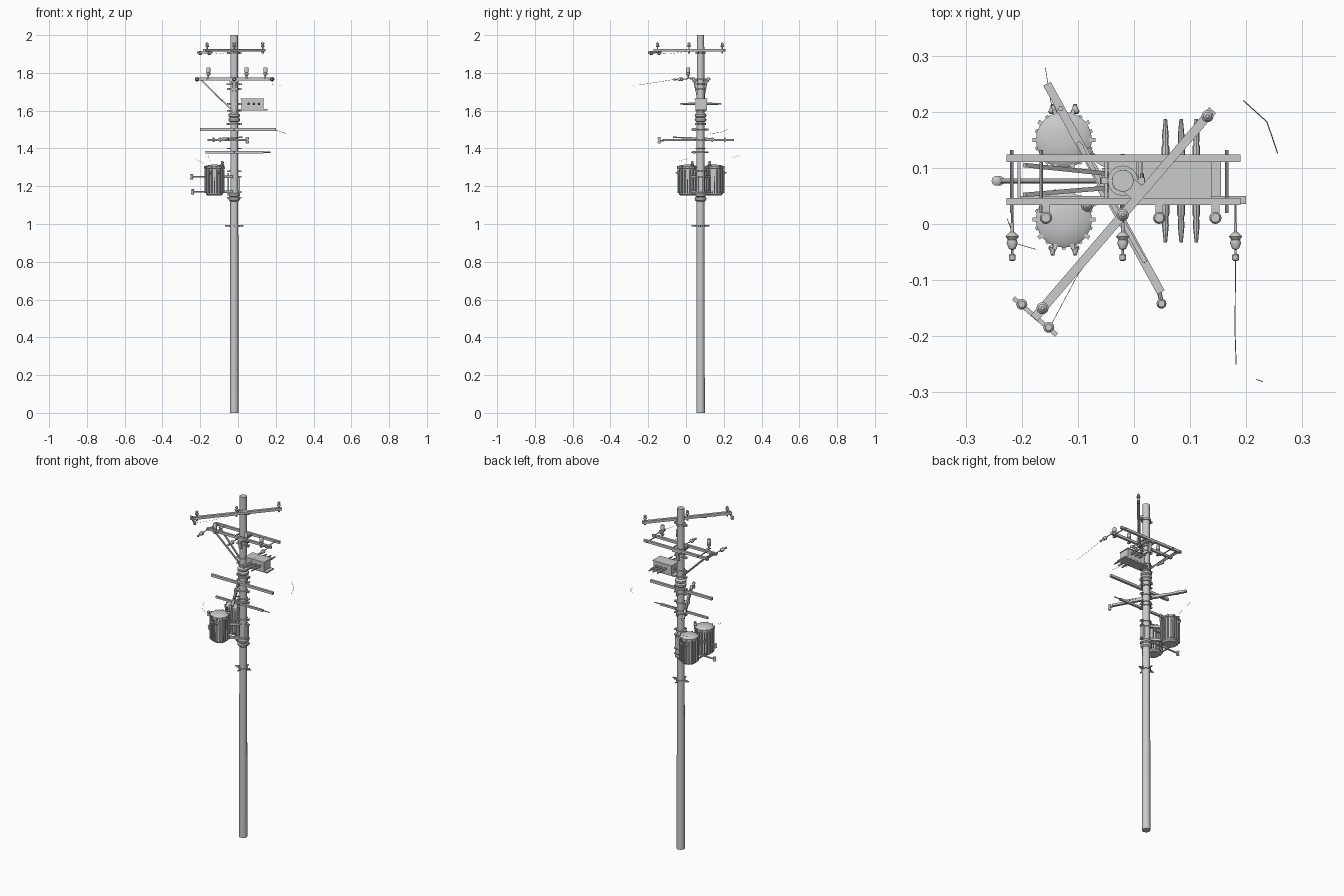
import bpy, bmesh, math
from mathutils import Vector, Matrix

PX, PY = -0.02, 0.077   # pole axis


def finish(bm, name, smooth=True):
    bmesh.ops.recalc_face_normals(bm, faces=bm.faces)
    me = bpy.data.meshes.new(name)
    bm.to_mesh(me)
    bm.free()
    ob = bpy.data.objects.new(name, me)
    bpy.context.collection.objects.link(ob)
    if smooth:
        bpy.context.view_layer.objects.active = ob
        ob.select_set(True)
        bpy.ops.object.shade_smooth_by_angle(angle=math.radians(40))
        ob.select_set(False)
    return ob


def frame(d):
    """Rotation whose x axis follows d and whose z axis stays upright."""
    x = Vector(d).normalized()
    up = Vector((0, 0, 1)) if abs(x.z) < 0.99 else Vector((0, 1, 0))
    y = up.cross(x).normalized()
    return Matrix((x, y, x.cross(y))).transposed().to_4x4()


def bar(name, a, b, w, h):
    a, b = Vector(a), Vector(b)
    bm = bmesh.new()
    m = Matrix.Translation((a + b) / 2) @ frame(b - a) @ Matrix.Diagonal(((b - a).length, w, h, 1))
    bmesh.ops.create_cube(bm, size=1, matrix=m)
    return finish(bm, name, False)


def lathe(name, profile, loc, d=(0, 0, 1), n=12):
    """Turn (radius, height) points about an axis along d."""
    bm = bmesh.new()
    m = Matrix.Translation(loc) @ frame(d)
    rings = [[bm.verts.new(m @ Vector((h, r * math.cos(2 * math.pi * i / n), r * math.sin(2 * math.pi * i / n))))
              for i in range(n)] for r, h in profile]
    for p, q in zip(rings, rings[1:]):
        for i in range(n):
            bm.faces.new((p[i], p[(i + 1) % n], q[(i + 1) % n], q[i]))
    bm.faces.new(rings[0])
    bm.faces.new(rings[-1])
    return finish(bm, name)


def rod(name, a, b, r, n=8):
    d = Vector(b) - Vector(a)
    return lathe(name, [(r, 0), (r, d.length)], a, d, n)


def wire(name, pts, r=0.0008):
    cu = bpy.data.curves.new(name, 'CURVE')
    cu.dimensions = '3D'
    cu.bevel_depth = r
    cu.bevel_resolution = 0
    sp = cu.splines.new('POLY')
    sp.points.add(len(pts) - 1)
    for p, c in zip(sp.points, pts):
        p.co = (*c, 1)
    bpy.context.collection.objects.link(bpy.data.objects.new(name, cu))


PIN = [(.003, 0), (.003, .012), (.009, .014), (.011, .019), (.006, .024), (.008, .028), (.008, .033), (.003, .038)]
POST = [(.004, 0), (.004, .012), (.010, .013), (.011, .024), (.009, .026), (.011, .028), (.011, .05), (.008, .054)]
STRAIN = [(.003, 0), (.003, .016), (.006, .018), (.012, .024), (.008, .030), (.010, .036), (.006, .046),
          (.002, .048), (.002, .055), (.006, .057), (.006, .066), (.003, .068)]

# pole
lathe("pole", [(.0225, 0), (.021, 1.2), (.0195, 2.0)], (PX, PY, 0), n=16)

# pole clamps: (height, radius, thickness)
for z, r, t in [(.99, .026, .010), (1.14, .026, .008), (1.17, .026, .01), (1.25, .026, .01), (1.28, .026, .008),
                (1.38, .026, .010), (1.40, .026, .006), (1.445, .026, .010), (1.50, .027, .008), (1.53, .029, .012),
                (1.60, .027, .008), (1.635, .026, .01), (1.715, .026, .012), (1.74, .028, .008), (1.905, .027, .01)]:
    lathe("pole_clamp", [(r, -t / 2), (r, t / 2)], (PX, PY, z), n=16)
    for s in (-1, 1):
        bar("clamp_lug", (PX + s * r, PY, z), (PX + s * (r + .012), PY, z), .012, t)
    rod("clamp_bolt", (PX + r + .007, PY - .013, z), (PX + r + .007, PY + .013, z), .003, 6)
for z in (1.133, 1.155, 1.552, 1.575):
    lathe("bulged_collar", [(.022, -.013), (.030, -.006), (.031, .004), (.022, .013)], (PX, PY, z), n=16)
for s in (-1, 1):
    rod("low_step", (PX, PY + s * .02, .99), (PX, PY + s * .048, .99), .004)
    rod("low_side_step", (PX + s * .02, PY, .99), (PX + s * .05, PY, .99), .004)

# top diagonal crossarm with pin insulators
bar("top_crossarm", (-.178, -.168, 1.92), (.140, .203, 1.92), .016, .015)
bar("top_arm_mount", (PX, PY, 1.92), (.011, .052, 1.92), .03, .012)
for x, y in [(-.163, -.150), (-.02, .016), (.131, .192)]:
    lathe("top_pin_insulator", PIN, (x, y, 1.924), n=10)
    rod("pin_nut", (x, y, 1.903), (x, y, 1.916), .006, 6)
bar("end_cross_piece", (-.215, -.132, 1.908), (-.138, -.198, 1.908), .008, .01)
for x, y in [(-.200, -.143), (-.152, -.184)]:
    lathe("spool_insulator", [(.006, -.010), (.01, -.006), (.006, 0), (.01, .006), (.006, .010)], (x, y, 1.906), n=10)

# double crossarm
for y in (.117, .040):
    bar("double_crossarm", (-.227, y, 1.768), (.190, y, 1.768), .013, .014)
    # diagonal braces on the left side
    s = 1 if y > PY else -1
    bar("arm_brace", (-.195, y - s * .012, 1.762), (-.04, PY + s * .012, 1.61), .008, .007)
for x in (-.218, -.165, .165):
    rod("spacer_bolt", (x, .02, 1.768), (x, .132, 1.768), .003)
for x in (-.205, PX - .03, PX + .03):
    bar("spacer_strap", (x, .04, 1.768), (x, .117, 1.768), .006, .006)
bar("cap_saddle", (PX, .035, 1.757), (PX, .122, 1.757), .05, .008)
for s in (-1, 1):
    bar("saddle_leg", (PX, PY + s * .035, 1.757), (PX, PY + s * .024, 1.70), .02, .006)
for x in (-.157, .045, .145):
    bar("post_bracket", (x, .036, 1.772), (x, .004, 1.772), .014, .006)
    lathe("post_insulator", POST, (x, .011, 1.775), n=12)
for x in (-.217, PX, .181):
    rod("strain_link", (x, .04, 1.77), (x, .002, 1.768), .002)
    lathe("strain_insulator", STRAIN, (x, .002, 1.768), (0, -1, -.05), n=10)

# switch box on a shelf
bar("switch_shelf", (-.005, .08, 1.605), (.155, .08, 1.605), .062, .007)
bar("switch_box", (.018, .08, 1.635), (.135, .08, 1.635), .062, .052)
bar("switch_box_lid", (.014, .08, 1.662), (.138, .08, 1.662), .07, .004)
for x in (.056, .084, .111):
    for s in (-1, 1):
        lathe("switch_bushing", [(.007, 0), (.007, .03), (.005, .035), (.006, .05), (.003, .08)],
              (x, PY + s * .03, 1.636), (0, s, 0), 8)

# middle crossarms
bar("long_crossarm", (-.202, .043, 1.50), (.200, .043, 1.50), .014, .014)
bar("short_crossarm", (-.173, .043, 1.38), (.135, .043, 1.38), .012, .011)
rod("short_arm_tip", (.13, .043, 1.38), (.173, .043, 1.38), .003)
for z in (1.38, 1.50):
    rod("arm_through_bolt", (PX, .028, z), (PX, .118, z), .005)

# oblique crossarm
bar("oblique_crossarm", (-.155, .250, 1.445), (.048, -.122, 1.445), .015, .012)
bar("oblique_mount", (PX, PY, 1.445), (-.062, .055, 1.445), .028, .01)
bar("oblique_brace", (-.1, .146, 1.452), (.02, -.068, 1.459), .008, .007)
rod("oblique_end_pin", (.044, -.115, 1.44), (.049, -.140, 1.44), .004)
lathe("oblique_insulator", [(.006, -.018), (.009, -.012), (.006, 0), (.009, .012), (.006, .018)],
      (.049, -.142, 1.443), n=10)
for t in (.12, .3):
    rod("oblique_bolt", (-.155 + .203 * t, .25 - .372 * t, 1.433), (-.155 + .203 * t, .25 - .372 * t, 1.457), .005, 6)

# two finned transformers
TX = -.125
for ty in (.150, .008):
    s = 1 if ty > PY else -1
    lathe("transformer_tank", [(.036, 1.150), (.045, 1.158), (.046, 1.295), (.050, 1.297), (.050, 1.304),
                               (.042, 1.310), (.015, 1.314)], (TX, ty, 0), n=24)
    for i in range(20):
        a = 2 * math.pi * i / 20
        c, q = math.cos(a), math.sin(a)
        bar("cooling_fin", (TX + .043 * c, ty + .043 * q, 1.226), (TX + .053 * c, ty + .053 * q, 1.226), .006, .125)
        if i % 2 == 0:
            bar("lid_clip", (TX + .046 * c, ty + .046 * q, 1.299), (TX + .056 * c, ty + .056 * q, 1.299), .007, .016)
    # bushings beside the lid and on the tank side
    lathe("high_bushing", PIN, (TX + .042, ty - s * .025, 1.295), n=10)
    for k in (-.02, .02):
        lathe("low_bushing", [(.006, 0), (.008, .004), (.005, .009), (.003, .017)],
              (TX + k, ty + s * .047, 1.27), (0, s, .2), 8)
    for z in (1.17, 1.25):
        bar("tank_hanger", (TX + .035, ty - s * .02, z), (PX, PY + s * .012, z), .012, .014)

# hanger plates and outrigger rods
bar("hanger_plate", (PX - .027, PY, 1.21), (PX - .036, PY, 1.21), .045, .12)
for z, x in ((1.25, -.245), (1.17, -.24)):
    rod("outrigger_rod", (PX, PY, z), (x, PY, z), .0045)
    lathe("outrigger_spool", [(.004, -.014), (.009, -.011), (.005, 0), (.009, .011), (.004, .014)],
          (x, PY, z), n=10)
    bar("outrigger_tie", (-.165, .04, z), (-.165, .115, z), .006, .008)
bar("pole_side_bracket", (PX, PY, 1.21), (PX + .03, PY, 1.21), .02, .09)

# loose wire pieces
wire("line_wire", [(.181, -.064, 1.765), (.180, -.19, 1.745), (.182, -.25, 1.736)])
wire("line_wire_end", [(.218, -.277, 1.733), (.23, -.281, 1.73)])
wire("right_drop_wire", [(.195, .22, 1.50), (.237, .182, 1.485), (.256, .126, 1.478)], .001)
wire("rear_drop_wire", [(-.158, .279, 1.365), (-.152, .24, 1.345), (-.145, .2, 1.325)], .0005)
wire("left_drop_wire", [(-.226, .01, 1.345), (-.21, -.035, 1.335), (-.175, -.045, 1.315)], .0006)
wire("top_link_wire", [(-.15, -.184, 1.905), (-.10, -.09, 1.90), (-.02, .016, 1.915)], .0005)
